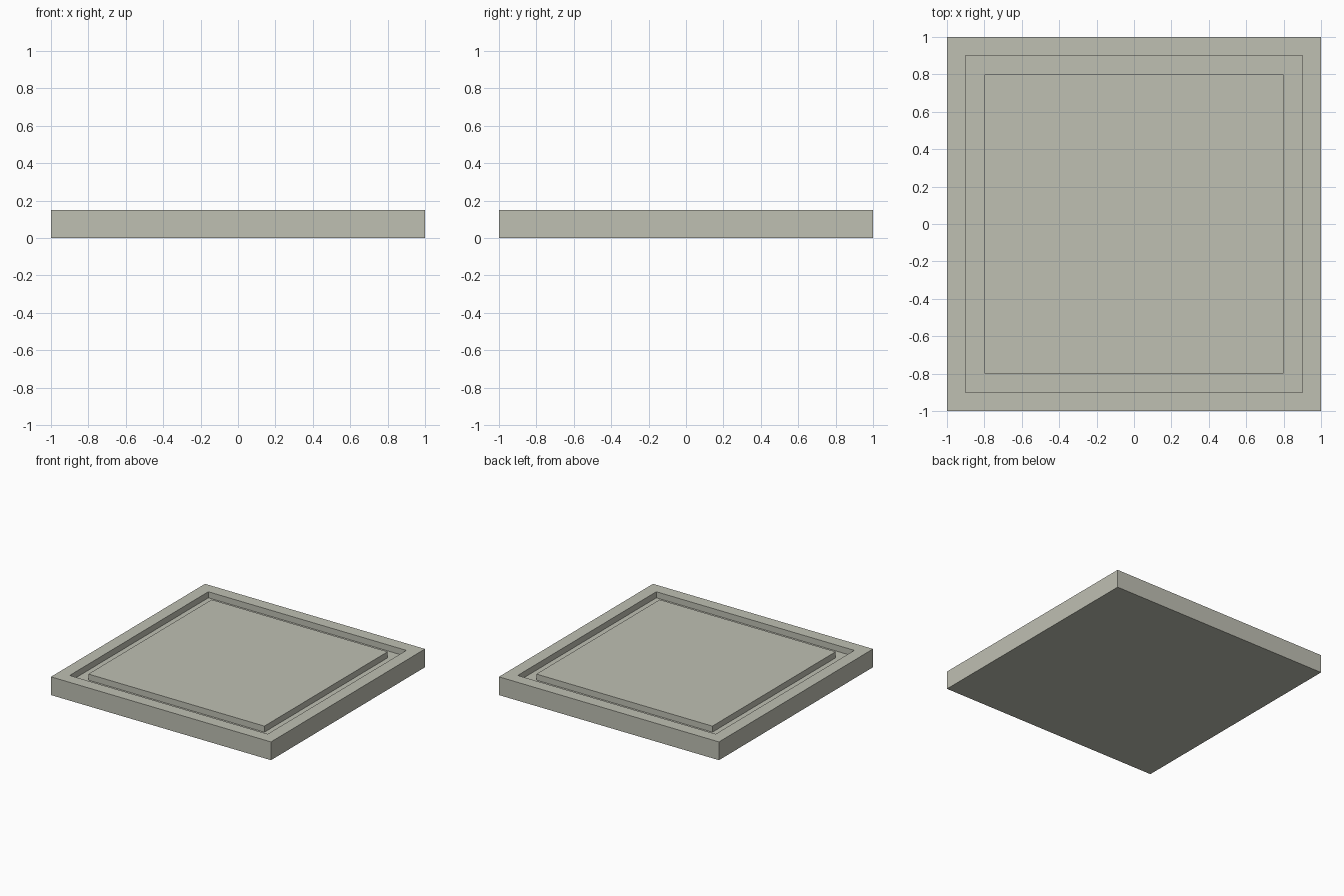
import bpy
import bmesh

cube = bpy.data.objects.get("Cube")
if cube:
    bpy.data.objects.remove(cube, do_unlink=True)

HEIGHT = 0.15         # full slab thickness
GROOVE_DEPTH = 0.05   # depth of the channel around the panel
BORDER = 0.10         # width of the rim, and of the channel

# Warm grey stone
stone = bpy.data.materials.new("warm grey stone")
stone.use_nodes = True
colour = (0.52, 0.525, 0.45, 1.0)
stone.diffuse_color = colour
stone.node_tree.nodes["Principled BSDF"].inputs["Base Color"].default_value = colour

# Square slab
bm = bmesh.new()
bmesh.ops.create_cube(bm, size=1.0)
for v in bm.verts:
    v.co.x *= 2.0
    v.co.y *= 2.0
    v.co.z = (v.co.z + 0.5) * HEIGHT

# Inset the top three times: rim, channel wall lowered, panel wall raised
bm.normal_update()
top = max(bm.faces, key=lambda f: f.calc_center_median().z)


def step(width, rise):
    """Inset the top face by width, or lift it straight up by rise."""
    bmesh.ops.inset_region(bm, faces=[top], thickness=width, use_even_offset=True)
    if rise:
        ring = bmesh.ops.extrude_discrete_faces(bm, faces=[top])["faces"][0]
        for v in ring.verts:
            v.co.z += rise
        return ring
    return top


top = step(BORDER, -GROOVE_DEPTH)   # rim, then down into the channel
top = step(BORDER, GROOVE_DEPTH)    # channel floor, then up to the panel
bmesh.ops.recalc_face_normals(bm, faces=bm.faces[:])

mesh = bpy.data.meshes.new("grooved_tile")
bm.to_mesh(mesh)
bm.free()
mesh.materials.append(stone)
tile = bpy.data.objects.new("grooved_tile", mesh)
bpy.context.collection.objects.link(tile)
